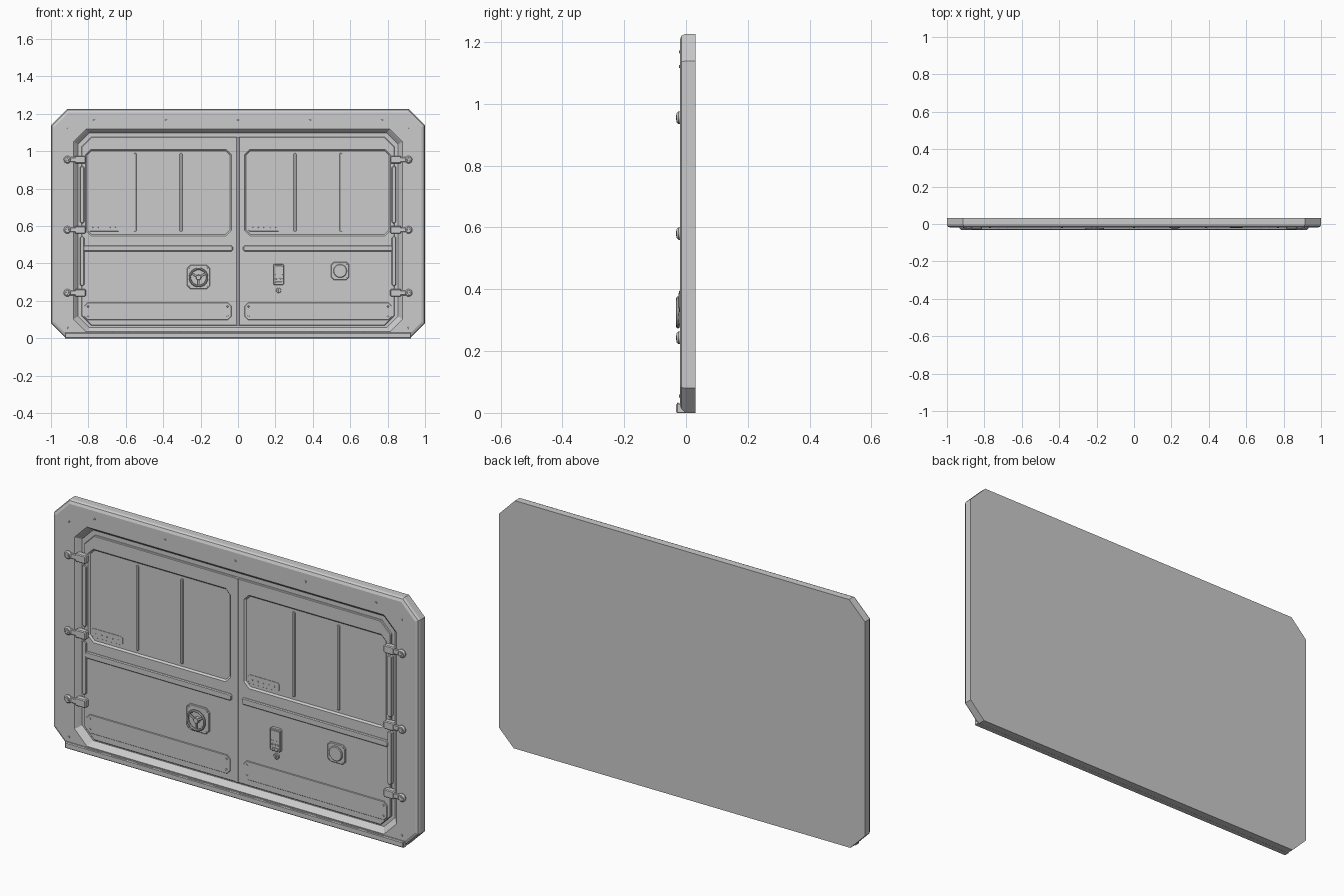
import bpy, bmesh, math
from mathutils import Matrix

if "Cube" in bpy.data.objects:
    bpy.data.objects.remove(bpy.data.objects["Cube"])

FACE = -0.006          # front plane of the door leaves
FRAME = -0.020         # front plane of the frame


def finish(name, bm, smooth=False):
    bmesh.ops.recalc_face_normals(bm, faces=bm.faces)
    me = bpy.data.meshes.new(name)
    bm.to_mesh(me)
    bm.free()
    ob = bpy.data.objects.new(name, me)
    bpy.context.collection.objects.link(ob)
    if smooth:
        bpy.ops.object.select_all(action='DESELECT')
        ob.select_set(True)
        bpy.context.view_layer.objects.active = ob
        bpy.ops.object.shade_smooth_by_angle(angle=math.radians(35))
    return ob


def octagon(x0, x1, z0, z1, c, inset=0.0):
    """Rectangle with cut corners; c = (bottom-left, bottom-right, top-right, top-left)."""
    if not isinstance(c, tuple):
        c = (c,) * 4
    a, b, d, e = [max(v - 0.586 * inset, 0.0008) for v in c]
    x0, x1, z0, z1 = x0 + inset, x1 - inset, z0 + inset, z1 - inset
    return [(x0 + a, z0), (x1 - b, z0), (x1, z0 + b), (x1, z1 - d),
            (x1 - d, z1), (x0 + e, z1), (x0, z1 - e), (x0, z0 + a)]


def loft(name, loops, smooth=False):
    """Solid through a stack of (outline, y) loops, capped at both ends."""
    bm = bmesh.new()
    rings = [[bm.verts.new((x, y, z)) for x, z in pts] for pts, y in loops]
    n = len(rings[0])
    for r, s in zip(rings, rings[1:]):
        for i in range(n):
            j = (i + 1) % n
            bm.faces.new((r[i], r[j], s[j], s[i]))
    bm.faces.new(rings[0])
    bm.faces.new(rings[-1])
    return finish(name, bm, smooth)


def plate(name, x0, x1, z0, z1, yb, yf, c=0.002, bev=0.002):
    x0, x1 = min(x0, x1), max(x0, x1)
    o = lambda i: octagon(x0, x1, z0, z1, c, i)
    return loft(name, [(o(0), yb), (o(0), yf + bev), (o(bev), yf)])


def disc(name, x, z, r, yb, yf, bev=0.002, n=24):
    o = lambda q: [(x + q * math.cos(2 * math.pi * i / n), z + q * math.sin(2 * math.pi * i / n))
                   for i in range(n)]
    return loft(name, [(o(r), yb), (o(r), yf + bev), (o(r - bev), yf)], n > 8)


def ring(name, x, y, z, R, r, n=32, m=8):
    bm = bmesh.new()
    v = [[bm.verts.new((x + (R + r * math.cos(b)) * math.cos(a), y + r * math.sin(b),
                        z + (R + r * math.cos(b)) * math.sin(a)))
          for b in [2 * math.pi * k / m for k in range(m)]]
         for a in [2 * math.pi * k / n for k in range(n)]]
    for i in range(n):
        for j in range(m):
            p, q = v[i], v[(i + 1) % n]
            bm.faces.new((p[j], q[j], q[(j + 1) % m], p[(j + 1) % m]))
    return finish(name, bm, True)


# Frame: back, side, rounded front edge, front face, sloped reveal and floor
fc = (0.08, 0.08, 0.087, 0.087)
outer = lambda i: octagon(-1, 1, 0, 1.225, fc, i)
loft("door_frame", [
    (outer(0), 0.031), (outer(0), 0.003), (outer(0), -0.004), (outer(0.005), -0.014),
    (outer(0.018), FRAME),
    (octagon(-0.88, 0.88, 0.035, 1.118, 0.068), FRAME),
    (octagon(-0.873, 0.873, 0.040, 1.112, 0.066), -0.014),
    (octagon(-0.855, 0.855, 0.058, 1.098, 0.060), 0.005)])

# Threshold with tread strips
plate("sill", -0.925, 0.925, 0, 0.03, -0.005, -0.032, 0.001, 0.004)
for i in range(12):
    x = -0.77 + i * 0.14
    plate("sill_tread", x - 0.045, x + 0.045, 0.028, 0.033, -0.024, -0.029, 0.001, 0.001)

# Frame bolts
for x in (-0.91, -0.77, -0.385, 0, 0.385, 0.77, 0.91):
    disc("frame_bolt", x, 1.168 if abs(x) < 0.9 else 1.12, 0.005, -0.018, -0.0225, 0.001, 8)
for s in (-1, 1):
    disc("frame_bolt", s * 0.91, 0.055, 0.005, -0.018, -0.0225, 0.001, 8)

for s in (-1, 1):
    # Leaf with recessed upper panel
    c = (0.002, 0.055, 0.055, 0.002) if s > 0 else (0.055, 0.002, 0.002, 0.055)
    x0, x1 = sorted((s * 0.003, s * 0.838))
    leaf = loft("door_leaf", [(octagon(x0, x1, 0.067, 1.077, c), 0.010),
                              (octagon(x0, x1, 0.067, 1.077, c), FACE + 0.003),
                              (octagon(x0, x1, 0.067, 1.077, c, 0.003), FACE)])
    p0, p1 = sorted((s * 0.036, s * 0.815))
    win = lambda i: octagon(p0, p1, 0.548, 1.010, 0.028, i)
    cut = loft("panel_cutter", [(win(-0.004), -0.012), (win(0), FACE), (win(0.008), 0.002)])
    cut.hide_render = True
    mod = leaf.modifiers.new("recess", 'BOOLEAN')
    mod.operation, mod.solver, mod.object = 'DIFFERENCE', 'EXACT', cut
    bpy.context.view_layer.objects.active = leaf
    bpy.ops.object.modifier_apply(modifier="recess")
    bpy.data.objects.remove(cut)

    # Ribs and small riveted plate in the recess
    for x in (0.305, 0.55):
        plate("panel_rib", s * x - 0.007, s * x + 0.007, 0.57, 0.99, 0.004, -0.004, 0.004, 0.002)
    x = -0.80 if s < 0 else 0.055
    plate("info_plate", x, x + 0.17, 0.572, 0.615, 0.004, 0.0005, 0.008, 0.0005)
    for i in range(5):
        disc("info_plate_rivet", x + 0.025 + i * 0.03, 0.592, 0.003, 0.003, -0.001, 0.001, 8)

    # Rub rail and bolted kick plate
    plate("rub_rail", s * 0.028, s * 0.828, 0.464, 0.497, FACE + 0.002, -0.014, 0.008, 0.004)
    plate("kick_plate", s * 0.036, s * 0.822, 0.098, 0.190, FACE + 0.002, -0.010, 0.018, 0.002)
    for x in (0.056, 0.802):
        for z in (0.118, 0.170):
            disc("kick_plate_bolt", s * x, z, 0.005, -0.009, -0.0125, 0.001, 8)

    # Hinges: pivot, strap and leaf block
    for z in (0.243, 0.58, 0.955):
        plate("hinge_strap", s * 0.905, s * 0.84, z - 0.013, z + 0.013, -0.018, -0.027, 0.003, 0.003)
        plate("hinge_block", s * 0.872, s * 0.814, z - 0.020, z + 0.020, FACE + 0.004, -0.029,
              0.005, 0.004)
        disc("hinge_pivot", s * 0.912, z, 0.020, -0.018, -0.031, 0.006)
        disc("hinge_pin", s * 0.912, z, 0.008, -0.029, -0.0325, 0.001, 12)
    # Edge strips between the hinges
    for z0, z1 in ((0.28, 0.545), (0.615, 0.92)):
        plate("edge_strip", s * 0.822, s * 0.846, z0, z1, 0.006, -0.011, 0.008, 0.003)

# Centre seal between the leaves
plate("centre_seal", -0.008, 0.008, 0.067, 1.077, 0.006, -0.009, 0.001, 0.002)

# Locking handwheel
wx, wz = -0.211, 0.325
plate("wheel_plate", wx - 0.062, wx + 0.062, wz - 0.062, wz + 0.066, FACE + 0.002, -0.014, 0.018, 0.003)
ring("wheel_rim", wx, -0.026, wz, 0.046, 0.0058)
disc("wheel_hub", wx, wz, 0.015, -0.012, -0.030, 0.003)
for a in (90, 210, 330):
    spoke = plate("wheel_spoke", -0.005, 0.005, -0.046, -0.008, -0.022, -0.029, 0.001, 0.001)
    spoke.data.transform(Matrix.Translation((wx, 0, wz)) @ Matrix.Rotation(math.radians(a - 90), 4, 'Y'))
for dx in (-0.05, 0.05):
    for dz in (-0.05, 0.054):
        disc("wheel_plate_bolt", wx + dx, wz + dz, 0.005, -0.012, -0.0165, 0.001, 8)

# Control box with screen, buttons and key switch
plate("control_box", 0.189, 0.246, 0.285, 0.397, FACE + 0.002, -0.022, 0.006, 0.003)
plate("control_screen", 0.197, 0.238, 0.338, 0.388, -0.02, -0.0235, 0.003, 0.001)
for x in (0.203, 0.2175, 0.232):
    disc("control_button", x, 0.318, 0.005, -0.02, -0.025, 0.001, 12)
plate("control_slot", 0.199, 0.236, 0.295, 0.303, -0.02, -0.0235, 0.001, 0.001)
disc("key_switch", 0.217, 0.256, 0.014, FACE + 0.002, -0.014, 0.002, 20)
plate("key_slot", 0.215, 0.219, 0.248, 0.264, -0.012, -0.017, 0.001, 0.001)

# Round port
px, pz = 0.546, 0.360
plate("port_plate", px - 0.048, px + 0.048, pz - 0.048, pz + 0.048, FACE + 0.002, -0.014, 0.014, 0.003)
disc("port_cover", px, pz, 0.036, -0.012, -0.021, 0.003, 32)
for dx in (-0.038, 0.038):
    for dz in (-0.038, 0.038):
        disc("port_bolt", px + dx, pz + dz, 0.004, -0.012, -0.0165, 0.001, 8)
